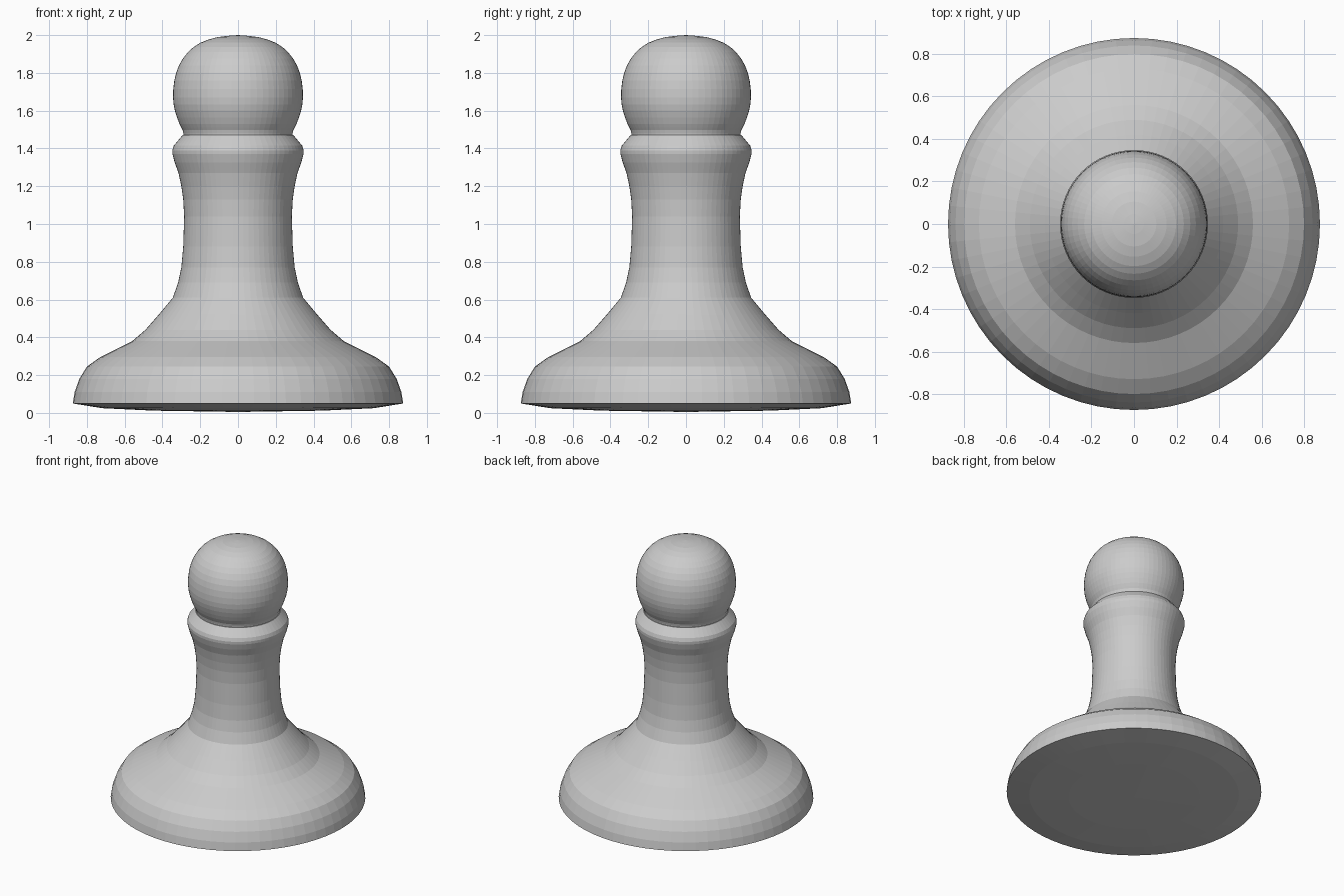
import bpy
import bmesh
from mathutils import Matrix, Vector

SIDES = 64

cube = bpy.data.objects.get("Cube")
if cube:
    bpy.data.objects.remove(cube, do_unlink=True)

# Single matte grey for the whole piece
grey = bpy.data.materials.new("light_grey")
grey.use_nodes = True
colour = (0.6, 0.6, 0.6, 1)
grey.diffuse_color = colour
grey.node_tree.nodes["Principled BSDF"].inputs["Base Color"].default_value = colour


def refine(points):
    """Insert one smooth midpoint in every span of a profile."""
    result = []
    last = len(points) - 1
    for i in range(last):
        a, b = Vector(points[i]), Vector(points[i + 1])
        before = Vector(points[i - 1]) if i else a
        after = Vector(points[min(i + 2, last)])
        result += [a, (a + b) * 0.5625 - (before + after) * 0.0625]
    return result + [Vector(points[last])]


def lathe(name, profile):
    """Revolve a (radius, height) profile about the z axis."""
    bm = bmesh.new()
    rings = []
    for r, z in profile:
        if r < 0.001:
            rings.append([bm.verts.new((0, 0, z))] * SIDES)
        else:
            rings.append([bm.verts.new(Matrix.Rotation(6.2831853 * i / SIDES, 3, "Z")
                                       @ Vector((r, 0, z))) for i in range(SIDES)])
    for low, high in zip(rings, rings[1:]):
        for i in range(SIDES):
            j = (i + 1) % SIDES
            corners = dict.fromkeys((low[i], low[j], high[j], high[i]))
            bm.faces.new(list(corners))
    mesh = bpy.data.meshes.new(name)
    bm.to_mesh(mesh)
    bm.free()
    mesh.materials.append(grey)
    obj = bpy.data.objects.new(name, mesh)
    bpy.context.collection.objects.link(obj)
    return obj


# Shallow domed underside, flared foot, waisted stem and collar
underside = [(0, 0.005), (0.45, 0.012), (0.72, 0.025), (0.875, 0.05)]
foot = [(0.875, 0.05), (0.865, 0.11), (0.84, 0.18), (0.8, 0.245), (0.73, 0.295),
        (0.65, 0.335), (0.56, 0.38), (0.49, 0.44), (0.42, 0.52), (0.345, 0.61)]
stem = [(0.317, 0.69), (0.3, 0.77), (0.29, 0.88), (0.285, 1.04), (0.29, 1.13),
        (0.3, 1.2), (0.315, 1.27), (0.335, 1.325)]
collar = [(0.347, 1.37), (0.348, 1.39), (0.34, 1.415), (0.292, 1.472), (0, 1.472)]
lathe("body", underside + foot[1:] + stem + collar)

# Round head with a slightly flattened crown
head = [(0.288, 1.472), (0.293, 1.497), (0.31, 1.53), (0.334, 1.6), (0.344, 1.67),
        (0.337, 1.76), (0.312, 1.84), (0.265, 1.91), (0.198, 1.96), (0.105, 1.99), (0, 2)]
lathe("head", [(0, 1.472)] + refine(head))
